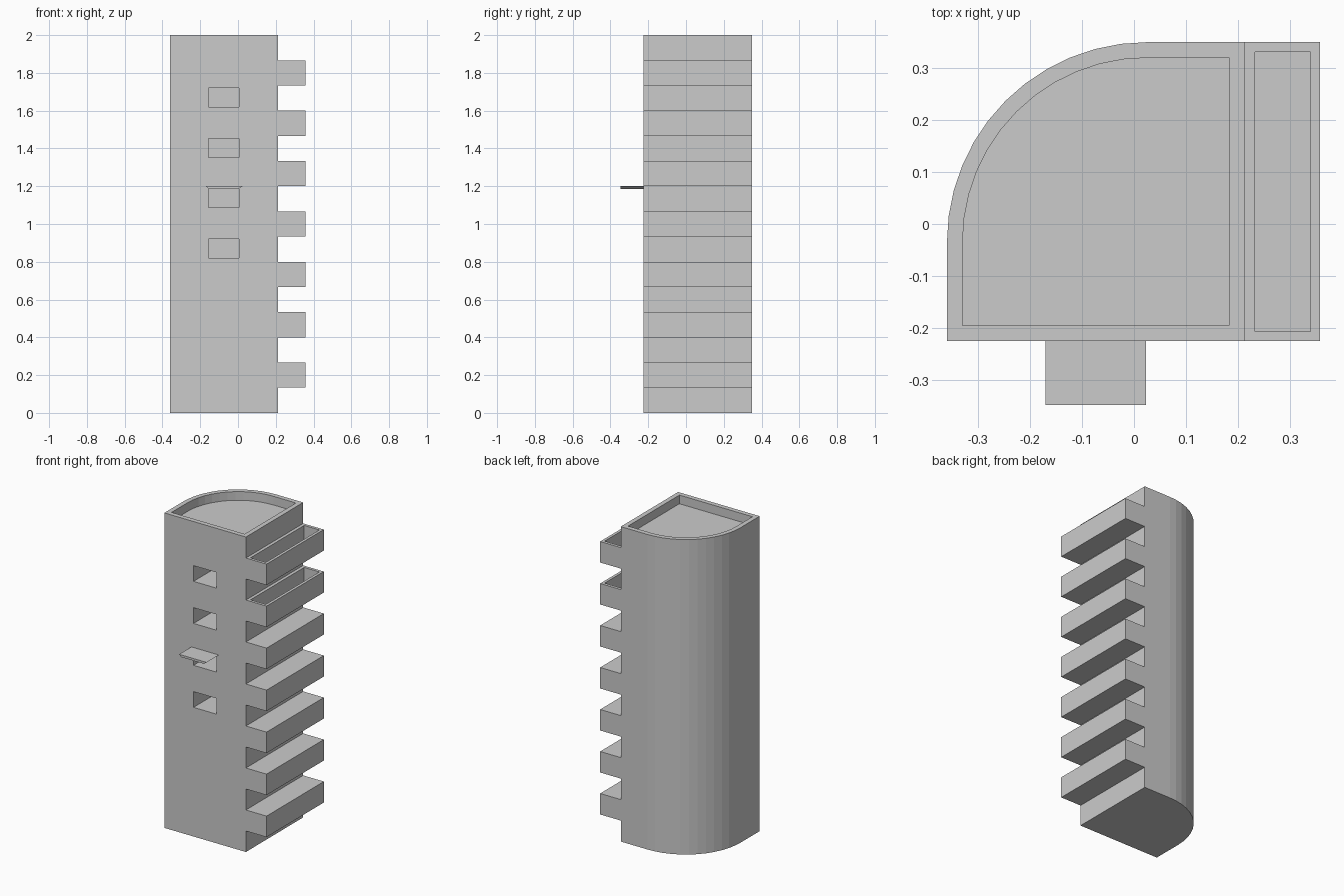
import bpy, bmesh, math

if "Cube" in bpy.data.objects:
    bpy.data.objects.remove(bpy.data.objects["Cube"])

X0, X1, X2 = -0.36, 0.213, 0.358   # left wall, right wall, balcony edge
Y0, Y1 = -0.225, 0.35              # front wall, back wall
CX, CY, R = 0.025, -0.035, 0.385   # rounded corner
STEP = 2 / 15                      # balcony height and gap


def prism(name, pts, to3d, vec):
    """Extrude a 2D profile along a vector."""
    bm = bmesh.new()
    f = bm.faces.new([bm.verts.new(to3d(a, b)) for a, b in pts])
    ext = bmesh.ops.extrude_face_region(bm, geom=[f])
    bmesh.ops.translate(bm, vec=vec, verts=[v for v in ext["geom"] if isinstance(v, bmesh.types.BMVert)])
    bmesh.ops.recalc_face_normals(bm, faces=bm.faces)
    me = bpy.data.meshes.new(name)
    bm.to_mesh(me)
    bm.free()
    ob = bpy.data.objects.new(name, me)
    bpy.context.collection.objects.link(ob)
    return ob


def upright(name, pts, z0, z1):
    return prism(name, pts, lambda x, y: (x, y, z0), (0, 0, z1 - z0))


def rect(x0, x1, y0, y1):
    return [(x0, y0), (x1, y0), (x1, y1), (x0, y1)]


def cut(target, cutter):
    """Subtract the cutter, then hide it."""
    mod = target.modifiers.new(cutter.name, 'BOOLEAN')
    mod.operation = 'DIFFERENCE'
    mod.solver = 'EXACT'
    mod.object = cutter
    cutter.hide_render = True
    cutter.hide_set(True)


def plan(d):
    """Tower outline with a rounded back-left corner, offset inward by d."""
    arc = [(CX + (R - d) * math.cos(a), CY + (R - d) * math.sin(a))
           for a in (math.pi / 2 * (1 + i / 12) for i in range(13))]
    return [(X0 + d, Y0 + d), (X1 - d, Y0 + d), (X1 - d, Y1 - d)] + arc


# Tower with a sunken roof
tower = upright("tower", plan(0), 0, 2)
cut(tower, upright("roof_cutter", plan(0.03), 1.945, 2.1))

# Window openings
for i, z in enumerate((0.82, 1.087, 1.353, 1.62)):
    cut(tower, upright(f"window_cutter_{i}", rect(-0.155, 0.005, -0.4, Y0 + 0.2), z, z + 0.1))

# Balconies, the top two hollowed out
for i in range(7):
    z = STEP * (2 * i + 1)
    balcony = upright(f"balcony_{i}", rect(X1, X2, Y0, Y1), z, z + STEP)
    if i >= 5:
        cut(balcony, upright(f"balcony_cutter_{i}", rect(0.233, 0.34, -0.207, 0.331), z + 0.022, z + 0.2))

# Awning with slanted sides over one window
prism("awning", [(-0.155, 1.186), (0.005, 1.186), (0.023, 1.2), (-0.17, 1.2)],
      lambda x, z: (x, -0.348, z), (0, Y0 + 0.348, 0))
